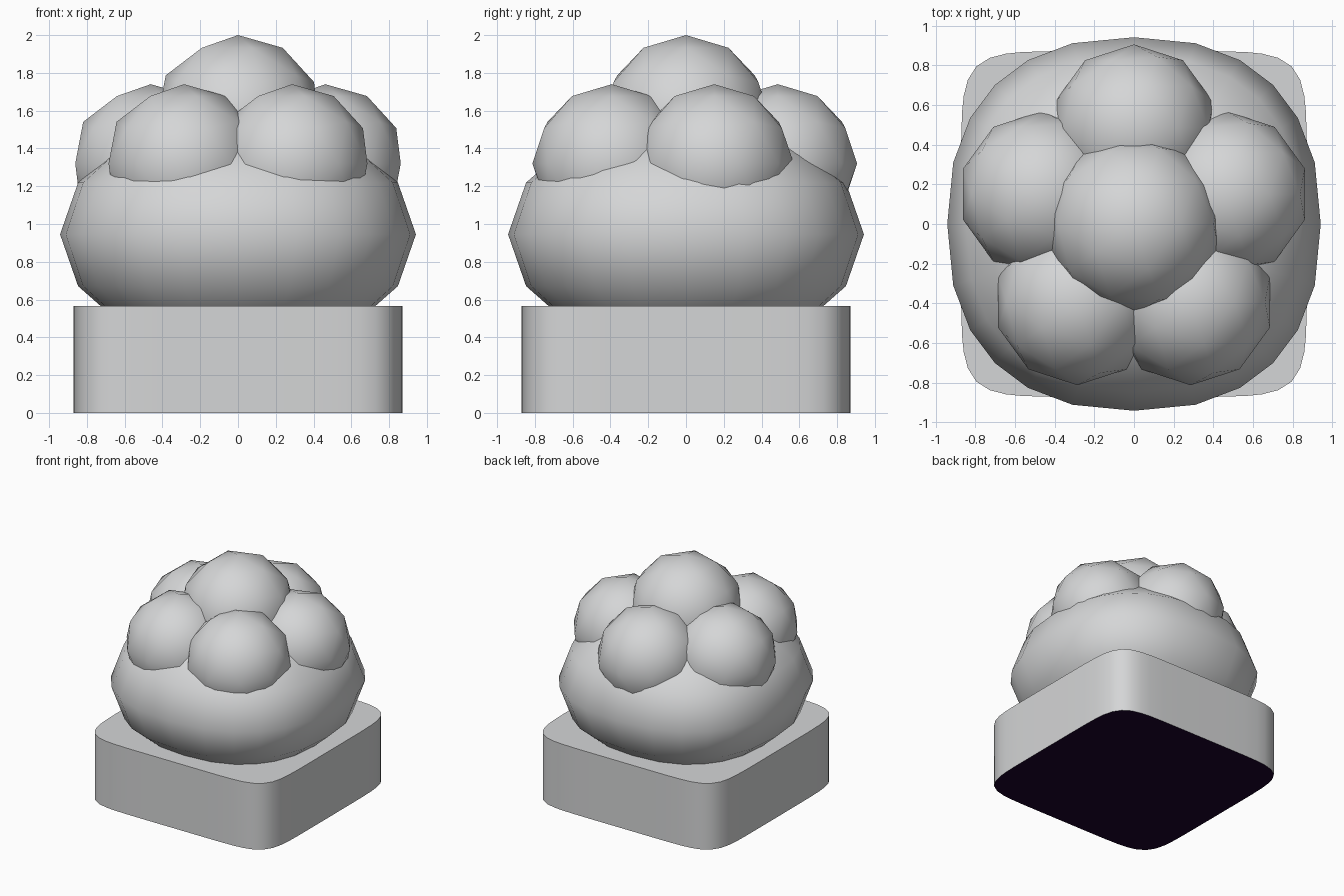
import bpy, bmesh, math

if "Cube" in bpy.data.objects:
    bpy.data.objects.remove(bpy.data.objects["Cube"])


def material(name, rgb):
    m = bpy.data.materials.new(name)
    m.diffuse_color = (*rgb, 1)
    m.use_nodes = True
    m.node_tree.nodes["Principled BSDF"].inputs["Base Color"].default_value = m.diffuse_color
    return m


GREY = material("light grey", (0.665, 0.672, 0.678))
DARK = material("dark purple underside", (0.010, 0.0005, 0.023))


def finish(bm, name, mats, angle):
    bmesh.ops.recalc_face_normals(bm, faces=bm.faces[:])
    me = bpy.data.meshes.new(name)
    bm.to_mesh(me)
    bm.free()
    for m in mats:
        me.materials.append(m)
    ob = bpy.data.objects.new(name, me)
    bpy.context.collection.objects.link(ob)
    bpy.ops.object.select_all(action='DESELECT')
    ob.select_set(True)
    bpy.context.view_layer.objects.active = ob
    bpy.ops.object.shade_smooth_by_angle(angle=math.radians(angle))
    return ob


def squircle(half, n, a):
    c, s = math.cos(a), math.sin(a)
    r = half / (abs(c) ** n + abs(s) ** n) ** (1 / n)
    return r * c, r * s


# Planter box: rounded square, extruded, with a dark underside
HALF, TOP = 0.872, 0.565
corner = [0, 13, 26, 33, 37, 41, 45, 49, 53, 57, 64, 77]
bm = bmesh.new()
outline = []
for k in range(4):
    for q in corner:
        x, y = squircle(HALF, 7.5, math.radians(q + 90 * k))
        outline.append(bm.verts.new((x, y, 0)))
bottom = bm.faces.new(outline)
ext = bmesh.ops.extrude_face_region(bm, geom=[bottom], use_keep_orig=True)
for v in ext["geom"]:
    if isinstance(v, bmesh.types.BMVert):
        v.co.z = TOP
for f in bm.faces:
    f.material_index = 1 if f.calc_center_median().z < 0.01 else 0
finish(bm, "planter_box", [GREY, DARK], 40)

# Main foliage: squashed ball with a rounded-square plan
R, H, CZ, N = 0.942, 0.625, 0.945, 2.35
quarter = [0, 18.8, 33, 45, 57, 71.2]
angles = [math.radians(q + 90 * k) for k in range(4) for q in quarter]
bm = bmesh.new()
rings = []
for lat in (-68, -48, -26, 0, 26, 48, 68):
    t = math.radians(lat)
    ring = []
    for a in angles:
        x, y = squircle(R * math.cos(t), N, a)
        ring.append(bm.verts.new((x, y, CZ + H * math.sin(t))))
    rings.append(ring)
n = len(angles)
for lo, hi in zip(rings, rings[1:]):
    for i in range(n):
        j = (i + 1) % n
        bm.faces.new((lo[i], lo[j], hi[j], hi[i]))
for ring, z in ((rings[0], CZ - H), (rings[-1], CZ + H)):
    pole = bm.verts.new((0, 0, z))
    for i in range(n):
        bm.faces.new((ring[i], ring[(i + 1) % n], pole))
finish(bm, "main_foliage", [GREY], 180)


# Leaf clumps: low-poly smooth balls
def clump(name, x, y, z, r):
    bm = bmesh.new()
    bmesh.ops.create_icosphere(bm, subdivisions=2, radius=r)
    bmesh.ops.translate(bm, verts=bm.verts[:], vec=(x, y, z))
    finish(bm, name, [GREY], 180)


clump("top_clump", 0, 0, 1.55, 0.45)
for k in range(5):
    a = math.radians(90 + 72 * k)
    clump(f"ring_clump_{k + 1}", 0.486 * math.cos(a), 0.486 * math.sin(a), 1.32, 0.42)
